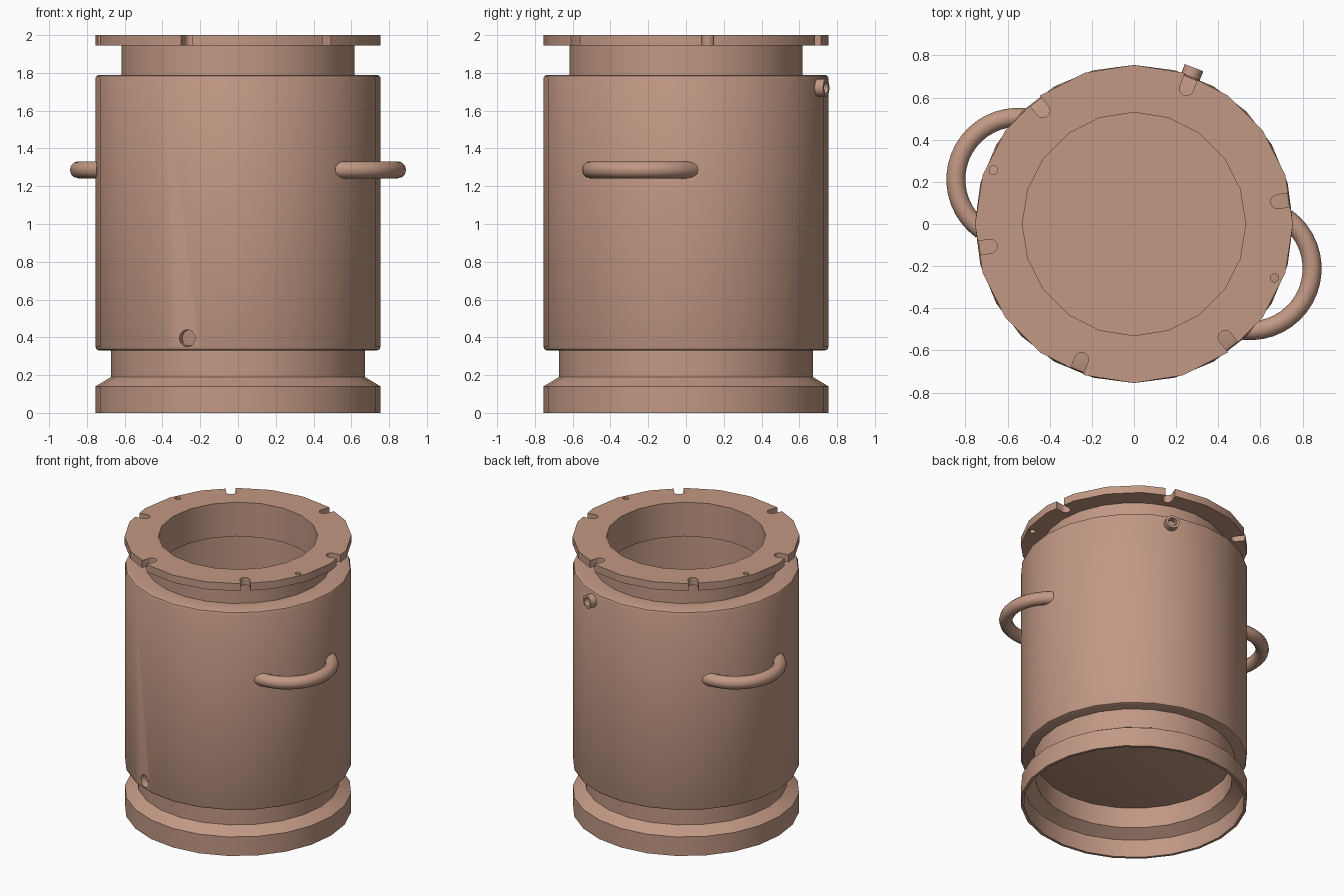
import bpy, bmesh
from math import cos, sin, pi, radians
from mathutils import Matrix

cube = bpy.data.objects.get("Cube")
if cube:
    bpy.data.objects.remove(cube, do_unlink=True)

clay = bpy.data.materials.new("dusty_clay")
clay.use_nodes = True
color = (0.54, 0.315, 0.23, 1)
clay.diffuse_color = color
clay.node_tree.nodes["Principled BSDF"].inputs["Base Color"].default_value = color


def make_object(name, bm):
    bmesh.ops.remove_doubles(bm, verts=bm.verts, dist=0.0005)
    bmesh.ops.recalc_face_normals(bm, faces=bm.faces)
    mesh = bpy.data.meshes.new(name)
    bm.to_mesh(mesh)
    bm.free()
    mesh.materials.append(clay)
    obj = bpy.data.objects.new(name, mesh)
    bpy.context.collection.objects.link(obj)
    return obj


def lathe(name, profile, sides):
    """Spin a closed (radius, height) outline around z."""
    bm = bmesh.new()
    verts = [bm.verts.new((r, 0, z)) for r, z in profile]
    edges = [bm.edges.new((verts[i - 1], verts[i])) for i in range(len(verts))
             if profile[i - 1][0] + profile[i][0] > 0]
    bmesh.ops.spin(bm, geom=verts + edges, cent=(0, 0, 0), axis=(0, 0, 1),
                   angle=2 * pi, steps=sides, use_merge=True)
    return make_object(name, bm)


def cylinder(name, radius, depth, sides, matrix):
    bm = bmesh.new()
    bmesh.ops.create_cone(bm, cap_ends=True, segments=sides, radius1=radius,
                          radius2=radius, depth=depth, matrix=matrix)
    return make_object(name, bm)


def activate(obj):
    bpy.ops.object.select_all(action='DESELECT')
    obj.select_set(True)
    bpy.context.view_layer.objects.active = obj


def cut(obj, cutter):
    mod = obj.modifiers.new("cut", 'BOOLEAN')
    mod.operation = 'DIFFERENCE'
    mod.solver = 'EXACT'
    mod.object = cutter
    activate(obj)
    bpy.ops.object.modifier_apply(modifier=mod.name)
    bpy.data.objects.remove(cutter, do_unlink=True)


def smooth(obj):
    activate(obj)
    bpy.ops.object.shade_smooth_by_angle(angle=radians(32))


def around(degrees, radius, z):
    """Frame at a point on the wall, local x pointing outward."""
    return (Matrix.Rotation(radians(degrees), 4, 'Z')
            @ Matrix.Translation((radius, 0, z)))


outward = Matrix.Rotation(pi / 2, 4, 'Y')

# Thin-walled body with a floor, rounded shoulders and a narrower neck
body = lathe("body", [
    (0, 0.33), (0.735, 0.33), (0.749, 0.336), (0.755, 0.35),
    (0.755, 1.77), (0.749, 1.784), (0.735, 1.79), (0.617, 1.79),
    (0.617, 1.945), (0.545, 1.945), (0.545, 1.752), (0.71, 1.752),
    (0.71, 0.36), (0, 0.36)], 24)
cut(body, cylinder("drain_cutter", 0.045, 0.2, 20, around(249, 0.75, 0.395) @ outward))

# Hollow skirt that stands under the body
base = lathe("base", [
    (0.735, 0), (0.755, 0), (0.755, 0.14), (0.672, 0.19), (0.672, 0.332),
    (0.655, 0.332), (0.655, 0.18), (0.735, 0.13)], 24)

# Top flange and bore sleeve, with six bolt slots and two pin holes
flange = lathe("flange", [
    (0.53, 1.75), (0.56, 1.75), (0.56, 1.945), (0.755, 1.945),
    (0.755, 2), (0.53, 2)], 20)
slot_half_width = 0.033
for i in range(6):
    bm = bmesh.new()
    outline = [(0.85, -slot_half_width), (0.85, slot_half_width)]
    for k in range(9):
        a = pi / 2 + pi * k / 8
        outline.append((0.69 + slot_half_width * cos(a), slot_half_width * sin(a)))
    face = bm.faces.new([bm.verts.new((x, y, 1.9)) for x, y in outline])
    top = bmesh.ops.extrude_face_region(bm, geom=[face])["geom"]
    bmesh.ops.translate(bm, vec=(0, 0, 0.2),
                        verts=[v for v in top if isinstance(v, bmesh.types.BMVert)])
    bm.transform(Matrix.Rotation(radians(8.8 + 60 * i), 4, 'Z'))
    cut(flange, make_object("slot_cutter", bm))
for angle in (159, 339):
    cut(flange, cylinder("pin_cutter", 0.02, 0.2, 12, around(angle, 0.715, 1.97)))

# Curved carrying handles on opposite sides
handles = []
for name, angle in (("left_handle", 339), ("right_handle", 159)):
    bm = bmesh.new()
    ring = 12
    rows = []
    for k in range(19):
        a = radians(-75 + 150 * k / 18)
        row = []
        for j in range(ring):
            b = 2 * pi * j / ring
            r = 0.295 + 0.045 * cos(b)
            row.append(bm.verts.new((r * cos(a), r * sin(a), 0.045 * sin(b))))
        rows.append(row)
    for p, q in zip(rows, rows[1:]):
        for j in range(ring):
            bm.faces.new((p[j - 1], p[j], q[j], q[j - 1]))
    bm.faces.new(rows[0])
    bm.faces.new(rows[-1])
    bm.transform(around(angle, 0.59, 1.287))
    handles.append(make_object(name, bm))

# Short hollow spout high on the back
spout = lathe("spout", [(0, -0.05), (0.047, -0.05), (0.047, 0.05),
                        (0.03, 0.05), (0.03, -0.03), (0, -0.03)], 20)
spout.data.transform(around(69, 0.745, 1.722) @ outward)

for part in [body, base, flange, spout] + handles:
    smooth(part)
